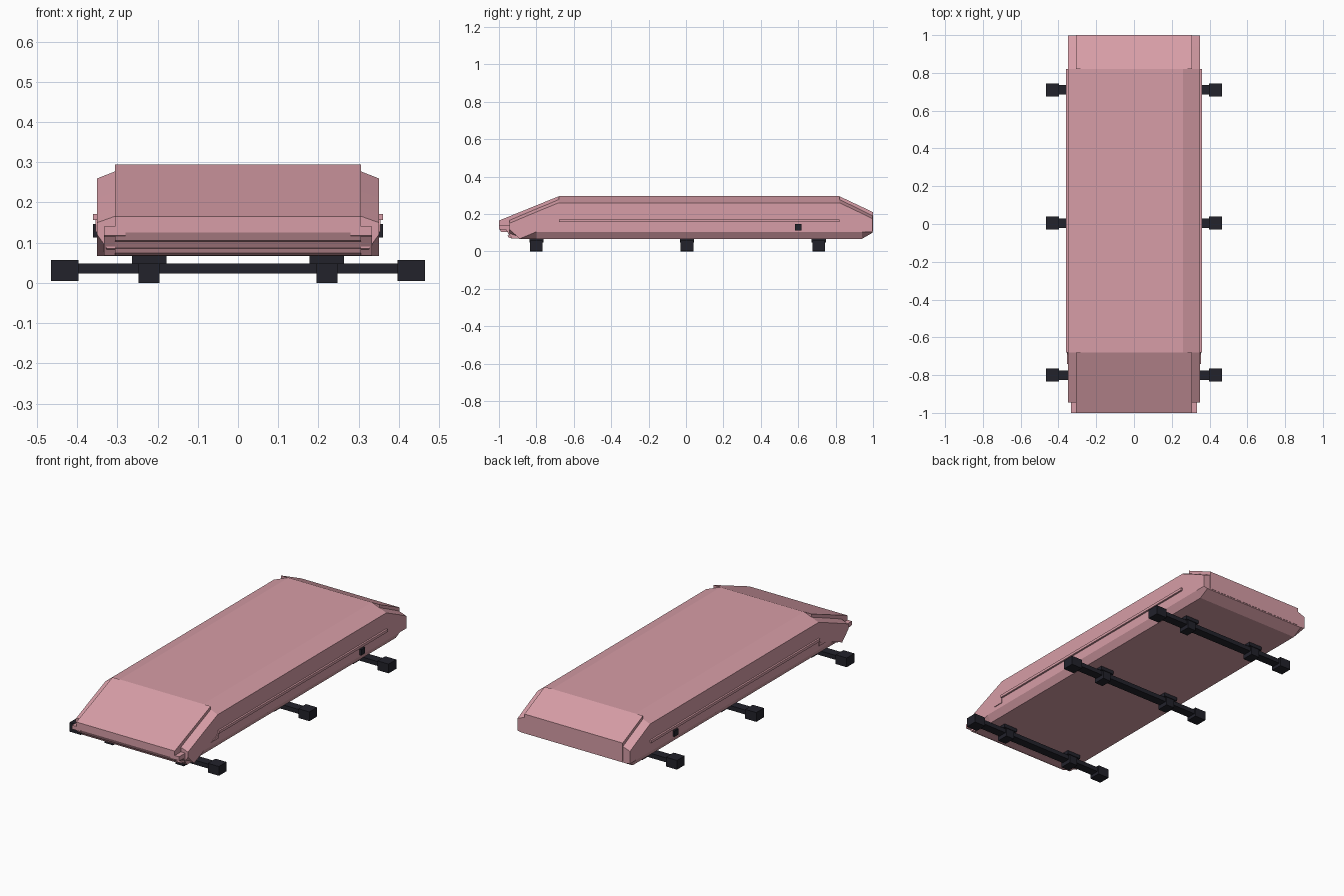
import bpy
import bmesh

cube = bpy.data.objects.get("Cube")
if cube:
    bpy.data.objects.remove(cube, do_unlink=True)


def material(name, rgb):
    m = bpy.data.materials.new(name)
    m.use_nodes = True
    m.diffuse_color = (*rgb, 1)
    m.node_tree.nodes["Principled BSDF"].inputs["Base Color"].default_value = (*rgb, 1)
    return m


pink = material("dusty pink", (0.68, 0.34, 0.385))
black = material("blue black", (0.016, 0.016, 0.024))


def finish(name, bm, mat):
    bmesh.ops.recalc_face_normals(bm, faces=bm.faces)
    mesh = bpy.data.meshes.new(name)
    bm.to_mesh(mesh)
    bm.free()
    mesh.materials.append(mat)
    ob = bpy.data.objects.new(name, mesh)
    bpy.context.collection.objects.link(ob)
    return ob


def loft(name, rings, mat):
    """Skin a row of matching closed sections and cap both ends."""
    bm = bmesh.new()
    rows = [[bm.verts.new(p) for p in ring] for ring in rings]
    n = len(rows[0])
    for a, b in zip(rows, rows[1:]):
        for i in range(n):
            j = (i + 1) % n
            bm.faces.new((a[i], a[j], b[j], b[i]))
    bm.faces.new(rows[0])
    bm.faces.new(rows[-1])
    return finish(name, bm, mat)


def prism(name, x0, x1, profile, mat):
    """Side profile of (y, z) points extruded from x0 to x1."""
    return loft(name, [[(x, y, z) for y, z in profile] for x in (x0, x1)], mat)


def box(name, x, y, z, mat):
    return prism(name, *x, [(y[0], z[0]), (y[1], z[0]), (y[1], z[1]), (y[0], z[1])], mat)


def mirrored(ob):
    mod = ob.modifiers.new("mirror", "MIRROR")
    mod.use_axis[0] = True
    return ob


# Hull: stations of y, roof, shoulder, sill and floor heights
stations = [
    (-0.945, 0.182, 0.150, 0.120, 0.085),
    (-0.890, 0.206, 0.173, 0.067, 0.067),
    (-0.800, 0.244, 0.211, 0.105, 0.067),
    (-0.680, 0.295, 0.260, 0.105, 0.067),
    (0.820, 0.295, 0.260, 0.105, 0.067),
    (0.940, 0.236, 0.203, 0.105, 0.067),
    (0.998, 0.207, 0.174, 0.105, 0.100),
]
rings = []
for y, roof, shoulder, sill, floor in stations:
    half = [(0.26, roof), (0.35, shoulder), (0.35, sill), (0.325, floor)]
    rings.append([(x, y, z) for x, z in half] + [(-x, y, z) for x, z in reversed(half)])
loft("hull", rings, pink)

# Raised sloping end panels
prism("front_slope", -0.306, 0.306,
      [(-0.68, 0.295), (-1, 0.165), (-1, 0.125), (-0.99, 0.105), (-0.955, 0.103),
       (-0.945, 0.087), (-0.955, 0.085), (-0.95, 0.075), (-0.93, 0.068), (-0.68, 0.07)], pink)
prism("back_slope", -0.306, 0.306,
      [(0.82, 0.295), (1, 0.21), (1, 0.106), (0.82, 0.15)], pink)

# Nose corners
mirrored(prism("nose_corner_bracket", 0.28, 0.333,
               [(-1, 0.14), (-1, 0.118), (-0.985, 0.115), (-0.93, 0.115), (-0.93, 0.14)], pink))
mirrored(prism("nose_corner_filler", 0.30, 0.333,
               [(-0.965, 0.12), (-0.93, 0.068), (-0.87, 0.068), (-0.87, 0.12)], pink))

# Side rail with its hooked front end
mirrored(box("side_rail", (0.34, 0.36), (-0.68, 0.82), (0.156, 0.171), pink))
mirrored(prism("rail_hook", 0.34, 0.354,
               [(-0.68, 0.158), (-0.69, 0.145), (-0.74, 0.127), (-0.68, 0.127)], pink))
mirrored(box("side_socket", (0.34, 0.36), (0.583, 0.617), (0.113, 0.146), black))

# Cross bars with end blocks and mounts
for place, y in (("front", -0.8), ("middle", 0.005), ("back", 0.71)):
    box(place + "_cross_bar", (-0.41, 0.41), (y - 0.025, y + 0.025), (0.023, 0.048), black)
    mirrored(box(place + "_end_block", (0.396, 0.465), (y - 0.034, y + 0.034),
                 (0.005, 0.057), black))
    mirrored(box(place + "_upper_mount", (0.178, 0.263), (y - 0.038, y + 0.038),
                 (0.047, 0.069), black))
    mirrored(box(place + "_lower_mount", (0.195, 0.247), (y - 0.034, y + 0.034),
                 (0.0, 0.05), black))
